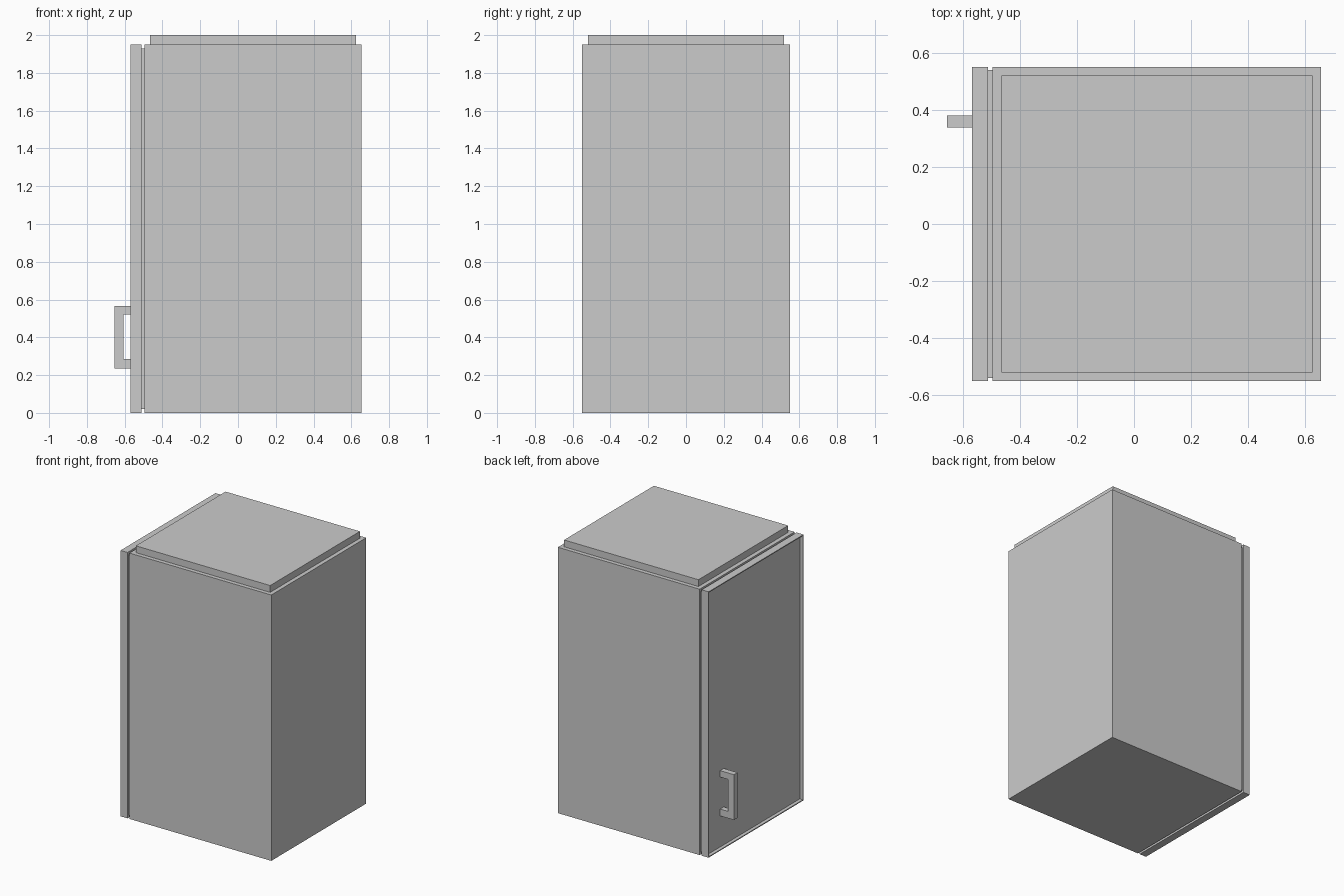
import bpy, bmesh
from mathutils import Vector

if "Cube" in bpy.data.objects:
    bpy.data.objects.remove(bpy.data.objects["Cube"])


def mesh_object(name, bm):
    bmesh.ops.recalc_face_normals(bm, faces=bm.faces)
    mesh = bpy.data.meshes.new(name)
    bm.to_mesh(mesh)
    bm.free()
    obj = bpy.data.objects.new(name, mesh)
    bpy.context.collection.objects.link(obj)
    return obj


def box_bm(x, y, z):
    bm = bmesh.new()
    bmesh.ops.create_cube(bm, size=1)
    for v in bm.verts:
        v.co = Vector(r[0] if c < 0 else r[1] for c, r in zip(v.co, (x, y, z)))
    return bm


# Cabinet body, raised top and door seal
mesh_object("cabinet_body", box_bm((-0.496, 0.655), (-0.55, 0.55), (0, 1.95)))
mesh_object("top_panel", box_bm((-0.465, 0.625), (-0.52, 0.52), (1.95, 2.0)))
mesh_object("door_seal", box_bm((-0.512, -0.496), (-0.54, 0.54), (0.02, 1.93)))

# Door with a thin rim around a recessed outer face
bm = box_bm((-0.568, -0.512), (-0.55, 0.55), (0, 1.95))
bm.normal_update()
outer = min(bm.faces, key=lambda f: f.calc_center_median().x)
bmesh.ops.inset_region(bm, faces=[outer], thickness=0.01)
walls = bmesh.ops.extrude_discrete_faces(bm, faces=[outer])
for v in walls["faces"][0].verts:
    v.co.x += 0.025
mesh_object("door", bm)

# Bracket handle: C-shaped profile extruded across its width
profile = [(-0.543, 0.235), (-0.655, 0.235), (-0.655, 0.567), (-0.543, 0.567),
           (-0.543, 0.52), (-0.607, 0.52), (-0.607, 0.285), (-0.543, 0.285)]
bm = bmesh.new()
face = bm.faces.new([bm.verts.new((x, 0.338, z)) for x, z in profile])
ext = bmesh.ops.extrude_face_region(bm, geom=[face])
bmesh.ops.translate(bm, vec=(0, 0.042, 0),
                    verts=[g for g in ext["geom"] if isinstance(g, bmesh.types.BMVert)])
mesh_object("door_handle", bm)
